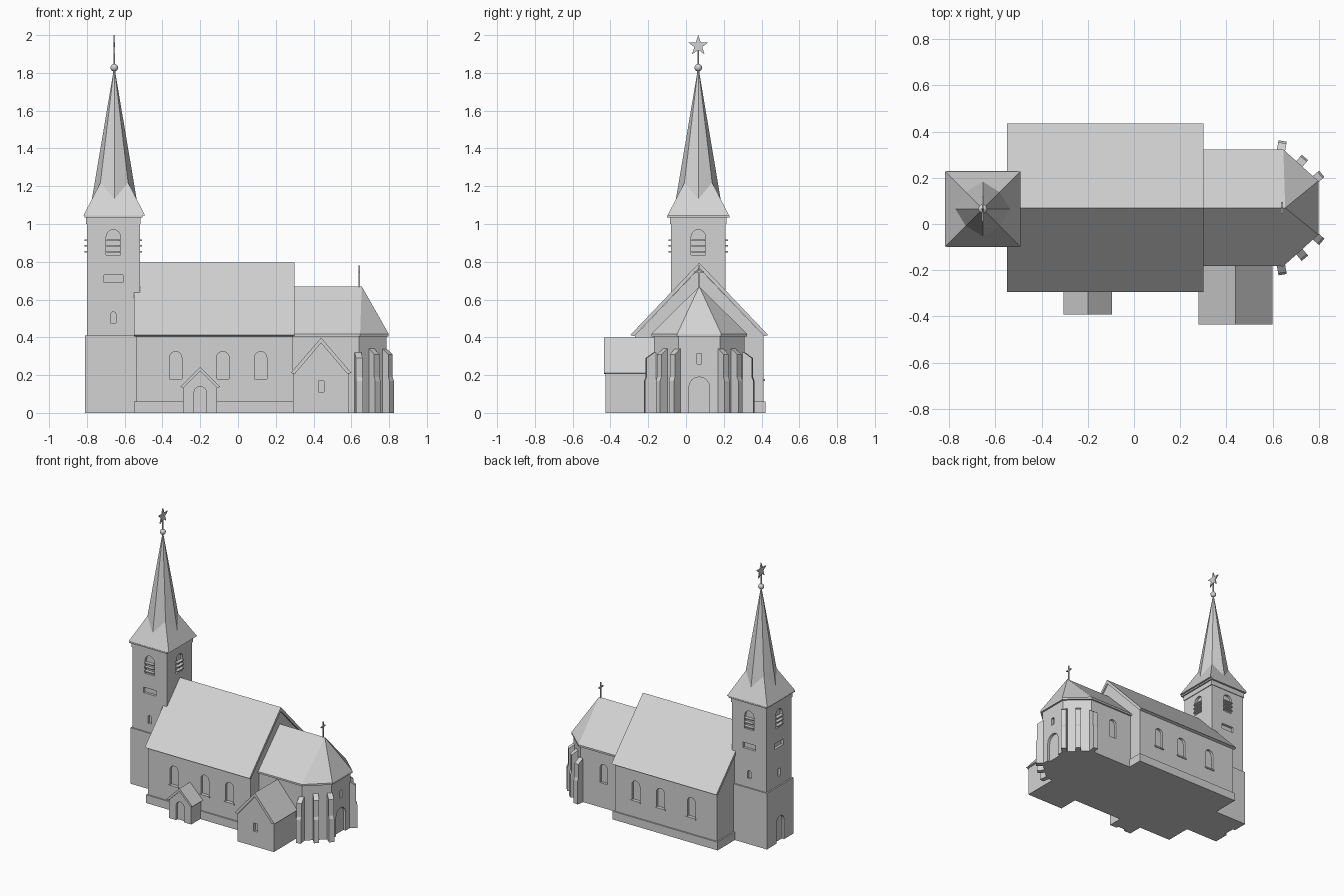
import bpy, bmesh, math
from mathutils import Vector, Matrix

cube = bpy.data.objects.get("Cube")
if cube:
    bpy.data.objects.remove(cube, do_unlink=True)

stone = bpy.data.materials.new("pale_grey")
stone.use_nodes = True
GREY = (0.65, 0.65, 0.65, 1)
stone.diffuse_color = GREY
stone.node_tree.nodes["Principled BSDF"].inputs["Base Color"].default_value = GREY

RIDGE = 0.07            # y of the main axis
TX, TY = -0.655, 0.065  # tower centre


def finish(name, bm):
    bmesh.ops.recalc_face_normals(bm, faces=bm.faces[:])
    mesh = bpy.data.meshes.new(name)
    bm.to_mesh(mesh)
    bm.free()
    mesh.materials.append(stone)
    ob = bpy.data.objects.new(name, mesh)
    bpy.context.collection.objects.link(ob)
    return ob


def add_prism(bm, points, vec):
    face = bm.faces.new([bm.verts.new(p) for p in points])
    ext = bmesh.ops.extrude_face_region(bm, geom=[face], use_keep_orig=True)
    bmesh.ops.translate(bm, vec=vec, verts=[v for v in ext["geom"] if isinstance(v, bmesh.types.BMVert)])


def prism(name, points, vec):
    bm = bmesh.new()
    add_prism(bm, points, vec)
    return finish(name, bm)


def box(name, x0, x1, y0, y1, z0, z1):
    return prism(name, [(x0, y0, z0), (x1, y0, z0), (x1, y1, z0), (x0, y1, z0)], (0, 0, z1 - z0))


def cone(name, x, y, z, r1, r2, height, sides, turn=0):
    bm = bmesh.new()
    place = Matrix.Translation((x, y, z + height / 2)) @ Matrix.Rotation(turn, 4, "Z")
    bmesh.ops.create_cone(bm, cap_ends=True, segments=sides, radius1=r1, radius2=r2, depth=height, matrix=place)
    return finish(name, bm)


def gable(mid, half, eave, top):
    """House-shaped outline as (across, height) pairs."""
    return [(mid - half, 0), (mid + half, 0), (mid + half, eave), (mid, top), (mid - half, eave)]


def chevron(mid, half, eave, top, t=0.02):
    return [(mid - half, eave), (mid, top), (mid + half, eave),
            (mid + half - t, eave - t / 3), (mid, top - t * 1.4), (mid - half + t, eave - t / 3)]


def along_x(name, outline, x0, x1):
    return prism(name, [(x0, a, z) for a, z in outline], (x1 - x0, 0, 0))


def along_y(name, outline, y0, y1):
    return prism(name, [(a, y0, z) for a, z in outline], (0, y1 - y0, 0))


def arch(w, z0, z1, steps=8):
    """Round-topped opening outline; steps=0 gives a rectangle."""
    if not steps:
        return [(-w / 2, z0), (w / 2, z0), (w / 2, z1), (-w / 2, z1)]
    r = w / 2
    top = [(r * math.cos(math.pi * i / steps), z1 - r + r * math.sin(math.pi * i / steps)) for i in range(steps + 1)]
    return [(-r, z0), (r, z0)] + top


def carve(wall, niches, depth=0.018):
    """Sink openings into a wall: (x, y, outward angle, outline)."""
    bm = bmesh.new()
    for x, y, deg, outline in niches:
        a = math.radians(deg)
        n, u = Vector((math.cos(a), math.sin(a), 0)), Vector((-math.sin(a), math.cos(a), 0))
        start = Vector((x, y, 0)) - n * depth
        add_prism(bm, [start + u * s + Vector((0, 0, z)) for s, z in outline], n * depth * 3)
    cutter = finish("opening_cutter", bm)
    cutter.hide_render = True
    mod = wall.modifiers.new("openings", "BOOLEAN")
    mod.operation, mod.solver, mod.object = "DIFFERENCE", "EXACT", cutter
    bpy.context.view_layer.objects.active = wall
    bpy.ops.object.modifier_apply(modifier=mod.name)
    bpy.data.objects.remove(cutter, do_unlink=True)


# Nave with plinth, roof and three windows each side
nave = along_x("nave_walls", gable(RIDGE, 0.34, 0.41, 0.765), -0.54, 0.29)
NAVE_WINDOWS = (-0.33, -0.08, 0.12)
carve(nave, [(x, y, d, arch(0.065, 0.18, 0.325)) for x in NAVE_WINDOWS for y, d in ((-0.27, -90), (0.41, 90))])
along_x("nave_roof", chevron(RIDGE, 0.365, 0.412, 0.795), -0.55, 0.30)
box("nave_plinth", -0.55, 0.30, -0.28, 0.42, 0, 0.06)
for x in NAVE_WINDOWS:
    for side, y in (("front", -0.272), ("back", 0.412)):
        box(f"nave_window_sill_{side}", x - 0.04, x + 0.04, y - 0.005, y + 0.005, 0.17, 0.18)

# Choir with a three-sided east end
def east_end(g):
    half = [(0.64 + g / 2, 0.24 + g), (0.785 + g, 0.11 + g / 2)]
    return [(x, RIDGE + y) for x, y in half] + [(x, RIDGE - y) for x, y in reversed(half)]


ring = [(0.28, RIDGE + 0.24)] + east_end(0) + [(0.28, RIDGE - 0.24)]
choir = prism("choir_walls", [(x, y, 0) for x, y in ring], (0, 0, 0.41))
carve(choir, [(0.785, RIDGE, 0, arch(0.11, -0.01, 0.19)), (0.785, RIDGE, 0, arch(0.025, 0.26, 0.315, 0)),
              (0.45, 0.31, 90, arch(0.06, 0.18, 0.32))])

# Choir roof: gabled to the west, hipped to the east
bm = bmesh.new()
eaves = [(0.28, RIDGE + 0.252)] + east_end(0.013) + [(0.28, RIDGE - 0.252)]
low = [bm.verts.new((x, y, 0.405)) for x, y in eaves]
rim = [bm.verts.new((x, y, 0.418)) for x, y in eaves]
west, apex = bm.verts.new((0.28, RIDGE, 0.67)), bm.verts.new((0.655, RIDGE, 0.67))
bm.faces.new(low)
for i in range(5):
    bm.faces.new((low[i], low[i + 1], rim[i + 1], rim[i]))
for i in range(1, 4):
    bm.faces.new((rim[i], rim[i + 1], apex))
bm.faces.new((rim[0], rim[1], apex, west))
bm.faces.new((rim[4], rim[5], west, apex))
bm.faces.new((low[5], low[0], rim[0], west, rim[5]))
finish("choir_roof", bm)

# Stepped buttresses around the east end, mirrored across the axis
for x, y, deg, top in ((0.635, 0.24, 80, 0.32), (0.708, 0.18, 50, 0.34), (0.775, 0.115, 40, 0.34)):
    for s in (1, -1):
        a = math.radians(deg)
        n, u = Vector((math.cos(a), s * math.sin(a), 0)), Vector((-math.sin(a), s * math.cos(a), 0))
        base = Vector((x, RIDGE + s * y, 0)) - u * 0.018
        side = [(-0.03, 0), (0.05, 0), (0.05, 0.17), (0.042, 0.19), (0.042, top - 0.03), (0, top), (-0.03, top)]
        prism("choir_buttress", [base + n * d + Vector((0, 0, z)) for d, z in side], u * 0.036)

# Roof cross on the choir
box("choir_cross_post", 0.637, 0.645, 0.066, 0.074, 0.64, 0.78)
box("choir_cross_arm", 0.637, 0.645, 0.045, 0.095, 0.742, 0.75)

# Sacristy and porch on the front side
sacristy = along_y("sacristy_walls", gable(0.44, 0.148, 0.215, 0.375), -0.425, -0.15)
carve(sacristy, [(0.44, -0.425, -90, arch(0.03, 0.11, 0.17, 0))])
along_y("sacristy_roof", chevron(0.44, 0.16, 0.212, 0.398), -0.435, -0.16)
porch = along_y("porch_walls", gable(-0.2, 0.09, 0.145, 0.225), -0.385, -0.25)
carve(porch, [(-0.2, -0.385, -90, arch(0.065, -0.01, 0.14))])
along_y("porch_roof", chevron(-0.2, 0.105, 0.138, 0.243, 0.016), -0.393, -0.26)

# Tower: base, shaft with belfry openings, cornice
tower_base = box("tower_base", -0.81, -0.525, -0.09, 0.22, 0, 0.41)
carve(tower_base, [(-0.81, TY, 180, arch(0.09, -0.01, 0.19))])
shaft = box("tower_shaft", -0.80, -0.52, -0.08, 0.21, 0.41, 1.03)
SIDES = ((-0.66, -0.08, -90), (-0.66, 0.21, 90), (-0.80, TY, 180), (-0.52, TY, 0))
holes = [(x, y, d, arch(0.075, 0.835, 0.97)) for x, y, d in SIDES]
holes += [(x, y, d, arch(0.03, 0.475, 0.535)) for x, y, d in SIDES[:3]]
holes += [(x, y, d, arch(0.10, 0.69, 0.73, 0)) for x, y, d in SIDES[:3]]
carve(shaft, holes)
for x, y, d in SIDES:
    across = (0.036, 0.012) if abs(d) == 90 else (0.012, 0.036)
    for z in (0.85, 0.88, 0.91):
        box("belfry_louvre", x - across[0], x + across[0], y - across[1], y + across[1], z, z + 0.008)
box("tower_cornice", -0.805, -0.515, -0.085, 0.215, 1.0, 1.035)

# Broach spire: square skirt crossing an eight-sided needle
box("spire_eaves", -0.813, -0.505, -0.10, 0.23, 1.035, 1.045)
cone("spire_skirt", TX, TY, 1.045, 0.163 * math.sqrt(2), 0.06 * math.sqrt(2), 0.20, 4, math.pi / 4)
cone("spire_needle", TX, TY, 1.045, 0.133, 0.004, 0.765, 8)

# Finial: ball, rod and star
cone("finial_rod", TX, TY, 1.78, 0.006, 0.004, 0.15, 8)
bm = bmesh.new()
bmesh.ops.create_uvsphere(bm, u_segments=16, v_segments=10, radius=0.02, matrix=Matrix.Translation((TX, TY, 1.828)))
ball = finish("finial_ball", bm)
ball.data.polygons.foreach_set("use_smooth", [True] * len(ball.data.polygons))
star = []
for i in range(10):
    r, a = (0.022 if i % 2 else 0.056), math.pi / 2 + i * math.pi / 5
    star.append((TX - 0.004, TY + r * math.cos(a), 1.944 + r * math.sin(a)))
prism("finial_star", star, (0.008, 0, 0))
